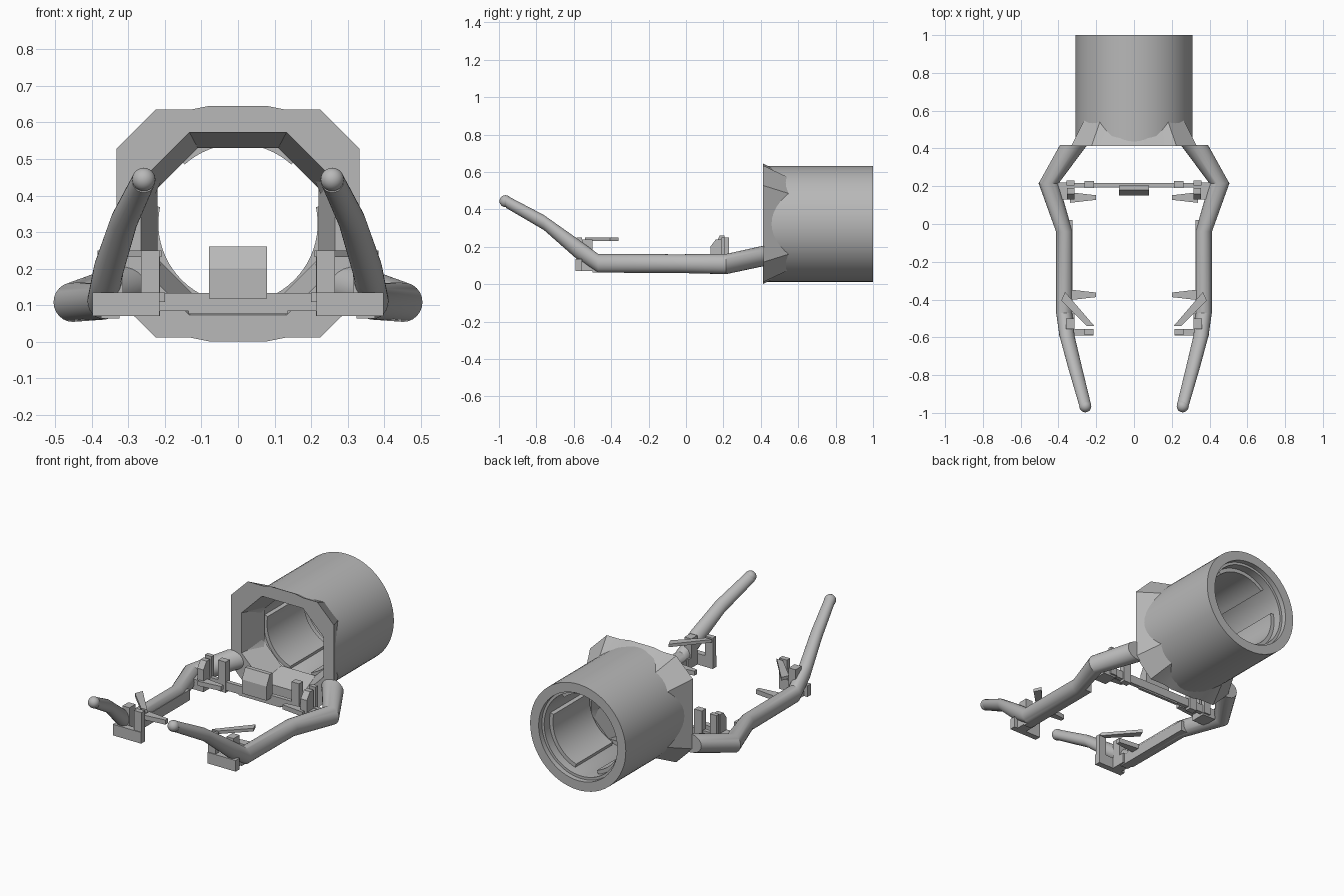
import bpy
import bmesh
from math import sin, cos, pi, radians

if "Cube" in bpy.data.objects:
    bpy.data.objects.remove(bpy.data.objects["Cube"])

grey = bpy.data.materials.new("plain grey")
grey.use_nodes = True
COLOUR = (0.48, 0.48, 0.48, 1)
grey.diffuse_color = COLOUR
grey.node_tree.nodes["Principled BSDF"].inputs["Base Color"].default_value = COLOUR
parts = []
MID = 0.323  # height of the barrel axis


def finish(name, bm):
    bmesh.ops.recalc_face_normals(bm, faces=bm.faces)
    mesh = bpy.data.meshes.new(name)
    bm.to_mesh(mesh)
    bm.free()
    mesh.materials.append(grey)
    ob = bpy.data.objects.new(name, mesh)
    bpy.context.collection.objects.link(ob)
    parts.append(ob)
    return ob


def loft(name, rings, closed=False):
    """Skin a list of equal rings; closed joins last to first, otherwise cap."""
    bm = bmesh.new()
    rows = [[bm.verts.new(p) for p in ring] for ring in rings]
    n = len(rows[0])
    pairs = list(zip(rows, rows[1:] + rows[:1])) if closed else list(zip(rows, rows[1:]))
    for a, b in pairs:
        for i in range(n):
            j = (i + 1) % n
            bm.faces.new((a[i], a[j], b[j], b[i]))
    if not closed:
        bm.faces.new(rows[0])
        bm.faces.new(rows[-1])
    return finish(name, bm)


def lathe(name, profile, start=0, sweep=360, steps=64):
    """Turn a (radius, y) profile about the barrel axis."""
    full = sweep == 360
    rings = []
    for k in range(steps if full else steps + 1):
        a = radians(start + sweep * k / steps)
        rings.append([(r * cos(a), y, MID + r * sin(a)) for r, y in profile])
    return loft(name, rings, full)


def prism(name, outline, low, high, axis="z"):
    """Extrude an outline along z (x, y points) or along x (y, z points)."""
    if axis == "z":
        return loft(name, [[(x, y, h) for x, y in outline] for h in (low, high)])
    return loft(name, [[(h, y, z) for y, z in outline] for h in (low, high)])


def box(name, x0, x1, y0, y1, z0, z1):
    return prism(name, [(x0, y0), (x1, y0), (x1, y1), (x0, y1)], z0, z1)


def quadrants(points):
    """Mirror one quadrant outline into a full loop."""
    upper = points[::-1] + [(-x, z) for x, z in points]
    return upper + [(-x, -z) for x, z in upper]


def ring_at(outline, y, scale=1):
    return [(x * scale, y, MID + z * scale) for x, z in outline]


# Barrel with stepped rear lip
lathe("barrel", [(0.31, 0.42), (0.31, 1), (0.255, 1), (0.255, 0.97),
                 (0.24, 0.97), (0.24, 0.54), (0.29, 0.42)])

# Raised pads in the bore, leaving locking slots between them
for k in range(3):
    lathe("bore_pad", [(0.218, 0.58), (0.25, 0.58), (0.25, 0.92), (0.218, 0.92)],
          start=48 + 120 * k, sweep=84, steps=16)

# Eight-sided flange tapering into the barrel
outer = quadrants([(0.08, 0.322), (0.13, 0.312), (0.225, 0.312), (0.333, 0.205)])
front_hole = quadrants([(0.06, 0.25), (0.133, 0.25), (0.199, 0.184), (0.265, 0.118)])
back_hole = quadrants([(0.05, 0.207), (0.11, 0.207), (0.165, 0.152), (0.22, 0.097)])
loft("front_flange", [ring_at(outer, 0.412), ring_at(outer, 0.56, 0.775),
                      ring_at(back_hole, 0.56), ring_at(front_hole, 0.412)], True)

# Bent arm: x, y, z, half width, half height
ARM = [(0.32, 0.418, 0.152, 0.072, 0.055), (0.452, 0.215, 0.108, 0.053, 0.054),
       (0.369, -0.04, 0.11, 0.044, 0.05), (0.369, -0.47, 0.112, 0.043, 0.05),
       (0.355, -0.59, 0.195, 0.04, 0.055), (0.312, -0.76, 0.33, 0.037, 0.04),
       (0.258, -0.962, 0.442, 0.032, 0.034)]

for s, side in ((1, "left"), (-1, "right")):
    rings = []
    for x, y, z, w, h in ARM:
        rings.append([(s * (x + w * cos(2 * pi * i / 24)), y, z + h * sin(2 * pi * i / 24))
                      for i in range(24)])
    loft(side + "_arm", rings)

    # Rounded arm tip
    bm = bmesh.new()
    bmesh.ops.create_uvsphere(bm, u_segments=24, v_segments=12, radius=0.032)
    bmesh.ops.translate(bm, verts=bm.verts, vec=(s * 0.258, -0.965, 0.444))
    finish(side + "_arm_tip", bm)

    # Flat rail along the inner underside of the arm
    box(side + "_arm_rail", s * 0.325, s * 0.375, -0.5, 0.02, 0.063, 0.125)

    # Front foot with a post and angled plate
    box(side + "_front_foot", s * 0.215, s * 0.398, -0.59, -0.555, 0.07, 0.135)
    box(side + "_foot_root", s * 0.315, s * 0.375, -0.59, -0.47, 0.07, 0.13)
    box(side + "_foot_post", s * 0.215, s * 0.265, -0.585, -0.555, 0.07, 0.25)
    box(side + "_plate_post", s * 0.315, s * 0.36, -0.555, -0.5, 0.1, 0.24)
    prism(side + "_angled_plate", [(s * 0.365, -0.36), (s * 0.385, -0.405),
          (s * 0.25, -0.54), (s * 0.21, -0.54)], 0.232, 0.25)

    # Tapered tabs pointing inwards
    for y in (0.14, -0.375):
        prism(side + "_tab", [(s * 0.2, y - 0.012), (s * 0.34, y - 0.028),
              (s * 0.34, y + 0.028), (s * 0.2, y + 0.012)], 0.108, 0.135)

    # Rear clip posts standing on the crossbar
    box(side + "_inner_post", s * 0.213, s * 0.262, 0.19, 0.228, 0.07, 0.25)
    box(side + "_outer_post", s * 0.315, s * 0.358, 0.205, 0.23, 0.08, 0.25)
    prism(side + "_outer_clip", [(0.13, 0.1), (0.13, 0.2), (0.16, 0.24),
          (0.19, 0.24), (0.19, 0.1)], s * 0.315, s * 0.355, "x")
    box(side + "_clip_base", s * 0.315, s * 0.4, 0.13, 0.22, 0.07, 0.13)

# Crossbar and the bevelled centre block
box("crossbar", -0.41, 0.41, 0.193, 0.217, 0.084, 0.133)
box("crossbar_lower_lip", -0.135, 0.135, 0.197, 0.213, 0.075, 0.09)
prism("centre_block", [(0.205, 0.118), (0.205, 0.26), (0.18, 0.26),
                       (0.15, 0.2), (0.15, 0.118)], -0.08, 0.08, "x")

# Smooth round parts while keeping hard edges crisp
bpy.ops.object.select_all(action="DESELECT")
for ob in parts:
    ob.select_set(True)
bpy.context.view_layer.objects.active = parts[0]
bpy.ops.object.shade_smooth_by_angle(angle=radians(25))
